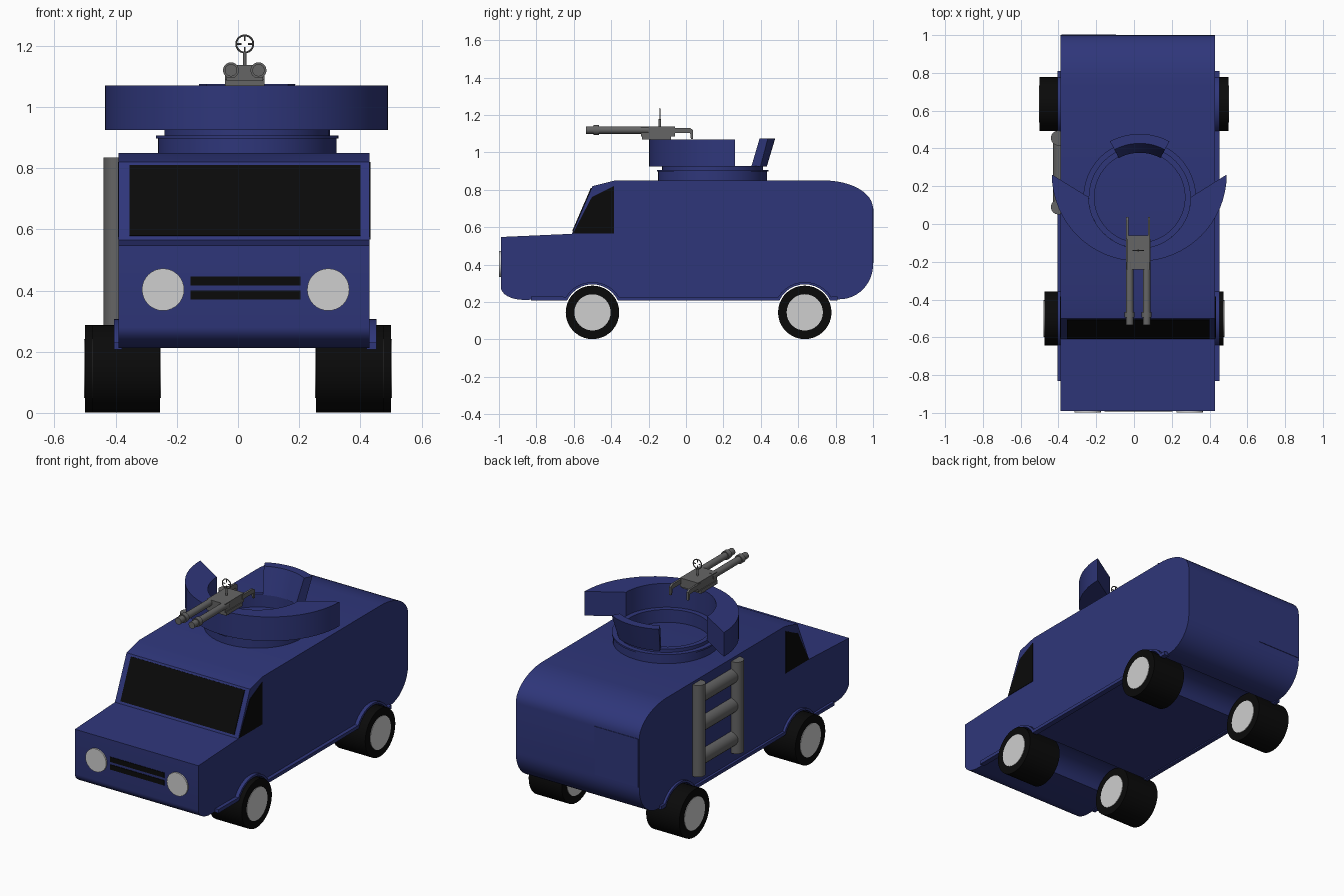
import bpy, bmesh, math
from mathutils import Vector, Matrix

if "Cube" in bpy.data.objects:
    bpy.data.objects.remove(bpy.data.objects["Cube"])

def material(name, rgb):
    m = bpy.data.materials.new(name)
    m.diffuse_color = (*rgb, 1)
    m.use_nodes = True
    m.node_tree.nodes["Principled BSDF"].inputs["Base Color"].default_value = m.diffuse_color
    return m

BLUE = material("navy blue", (0.028, 0.037, 0.195))
BLACK = material("black", (0.003, 0.003, 0.003))
LIGHT = material("light grey", (0.62, 0.62, 0.62))
GREY = material("gun grey", (0.13, 0.13, 0.13))
CX = 0.02  # middle of the body

def finish(name, bm, mat):
    bmesh.ops.recalc_face_normals(bm, faces=bm.faces)
    me = bpy.data.meshes.new(name)
    bm.to_mesh(me)
    bm.free()
    me.materials.append(mat)
    ob = bpy.data.objects.new(name, me)
    bpy.context.collection.objects.link(ob)
    bpy.ops.object.select_all(action='DESELECT')
    ob.select_set(True)
    bpy.context.view_layer.objects.active = ob
    bpy.ops.object.shade_smooth_by_angle(angle=math.radians(25))
    return ob

def prism(name, pts, axis, a, b, mat):
    """Extrude a 2D outline along x (pts = y,z) or z (pts = x,y)."""
    bm = bmesh.new()
    place = (lambda p: (a, *p)) if axis == 'x' else (lambda p: (*p, a))
    f = bm.faces.new([bm.verts.new(place(p)) for p in pts])
    ext = bmesh.ops.extrude_face_region(bm, geom=[f])
    move = Vector((b - a, 0, 0)) if axis == 'x' else Vector((0, 0, b - a))
    bmesh.ops.translate(bm, vec=move, verts=[g for g in ext['geom'] if isinstance(g, bmesh.types.BMVert)])
    return finish(name, bm, mat)

def rod(name, p, q, r, mat, seg=24):
    p, q = Vector(p), Vector(q)
    bm = bmesh.new()
    rot = (q - p).to_track_quat('Z', 'Y').to_matrix().to_4x4()
    bmesh.ops.create_cone(bm, cap_ends=True, segments=seg, radius1=r, radius2=r, depth=(q - p).length,
                          matrix=Matrix.Translation((p + q) / 2) @ rot)
    return finish(name, bm, mat)

def box(name, lo, hi, mat):
    (x0, y0, z0), (x1, y1, z1) = lo, hi
    return prism(name, [(x0, y0), (x1, y0), (x1, y1), (x0, y1)], 'z', z0, z1, mat)

def arc(c, rx, ry, a0, a1, n=12):
    return [(c[0] + rx * math.cos(math.radians(a0 + (a1 - a0) * i / n)),
             c[1] + ry * math.sin(math.radians(a0 + (a1 - a0) * i / n))) for i in range(n + 1)]

def swept(name, section, c, a0, a1, n, mat):
    """Sweep an (r, z) section around the vertical axis through c."""
    bm = bmesh.new()
    full = a1 - a0 >= 360
    rings = []
    for i in range(n if full else n + 1):
        t = math.radians(a0 + (a1 - a0) * i / n)
        rings.append([bm.verts.new((c[0] + r * math.cos(t), c[1] + r * math.sin(t), z)) for r, z in section])
    k = len(section)
    for i in range(n):
        A, B = rings[i], rings[(i + 1) % len(rings)]
        for j in range(k):
            bm.faces.new((A[j], A[(j + 1) % k], B[(j + 1) % k], B[j]))
    if not full:
        bm.faces.new(rings[0])
        bm.faces.new(rings[-1])
    return finish(name, bm, mat)

# Body: side profile with wheel wells running across the underside
WHEELS = (("front", -0.50, 0.475), ("rear", 0.635, 0.50))
body = [(-0.99, 0.548), (-0.61, 0.565), (-0.50, 0.82), (-0.38, 0.85)]
body += arc((0.74, 0.70), 0.26, 0.15, 90, 0)
body += arc((0.82, 0.40), 0.18, 0.185, 0, -90)
body += arc((0.635, 0.145), 0.155, 0.155, 27, 153)
body += arc((-0.50, 0.145), 0.155, 0.155, 27, 153)
body += arc((-0.87, 0.28), 0.12, 0.068, 270, 180, 8)
prism("body", body, 'x', CX - 0.41, CX + 0.41, BLUE)

# Sill trim with arch lips on both sides
trim = [(-0.83, 0.23)]
for _, y, _ in WHEELS:
    trim += arc((y, 0.145), 0.165, 0.162, 149, 31)
trim += [(0.81, 0.23), (0.81, 0.208)]
for _, y, _ in reversed(WHEELS):
    trim += arc((y, 0.145), 0.15, 0.15, 25, 155)
trim += [(-0.83, 0.208)]
prism("left_sill_trim", trim, 'x', -0.405, -0.38, BLUE)
prism("right_sill_trim", trim, 'x', 0.42, 0.452, BLUE)

# Wheels with hubs showing on both faces
for label, y, out in WHEELS:
    for side, s in (("left", -1), ("right", 1)):
        a, b = s * (out - 0.22), s * out
        rod(f"{label}_{side}_tyre", (a, y, 0.145), (b, y, 0.145), 0.143, BLACK, 36)
        rod(f"{label}_{side}_hub", (a - s * 0.003, y, 0.145), (b + s * 0.003, y, 0.145), 0.097, LIGHT, 32)

# Windscreen plate lying on the slope
slope = Vector((0.11, 0.255))
base, nrm = Vector((-0.61, 0.565)), Vector((-0.255, 0.11)).normalized() * 0.005
p, q = base + slope * 0.05, base + slope * 0.955
prism("windscreen", [p - nrm, q - nrm, q + nrm * 0.9, p + nrm * 0.9], 'x', -0.355, 0.40, BLACK)

# Side windows
win = [(-0.605, 0.567), (-0.385, 0.567), (-0.385, 0.82), (-0.503, 0.762)]
prism("left_window", win, 'x', -0.393, -0.386, BLACK)
prism("right_window", win, 'x', 0.426, 0.433, BLACK)

# Headlights and grille
for side, x in (("left", -0.245), ("right", 0.295)):
    rod(side + "_headlight", (x, -0.985, 0.403), (x, -0.999, 0.403), 0.069, LIGHT, 32)
for i, z in enumerate((0.37, 0.416)):
    box(f"grille_slot_{i}", (-0.155, -0.993, z), (0.205, -0.986, z + 0.03), BLACK)

# Rear door panel
box("rear_door", (-0.385, 0.995, 0.41), (-0.095, 1.003, 0.70), BLUE)

# Ladder on the left side
for i, y in enumerate((0.09, 0.455)):
    rod(f"ladder_rail_{i}", (-0.40, y, 0.285), (-0.40, y, 0.835), 0.04, GREY, 16)
for i, z in enumerate((0.37, 0.57, 0.745)):
    rod(f"ladder_rung_{i}", (-0.382, 0.09, z), (-0.382, 0.455, z), 0.047, GREY, 20)

# Turret ring on the roof
TC = (0.03, 0.142)
swept("turret_ring", [(0.24, 0.84), (0.292, 0.84), (0.292, 0.903), (0.27, 0.903), (0.27, 0.927), (0.24, 0.927)],
      TC, 0, 360, 48, BLUE)
swept("turret_lip", [(0.26, 0.897), (0.298, 0.897), (0.298, 0.907), (0.26, 0.907)], TC, 0, 360, 48, BLUE)

# Crescent gun shield and leaning rear shield
shield = arc((0.028, 0.262), 0.463, 0.46, 180, 360, 32) + arc(TC, 0.27, 0.27, 0, -180, 32)
prism("front_shield", shield, 'z', 0.925, 1.07, BLUE)
swept("rear_shield", [(0.235, 0.925), (0.29, 0.925), (0.335, 1.075), (0.285, 1.075)], TC, 62, 118, 14, BLUE)

# Twin gun: mount, receiver, barrels, muzzle rings and handles
GX = 0.022
box("gun_mount", (GX - 0.065, -0.235, 1.068), (GX + 0.065, -0.08, 1.09), GREY)
box("gun_receiver", (GX - 0.06, -0.24, 1.085), (GX + 0.06, -0.06, 1.138), GREY)
for side, s in (("left", -1), ("right", 1)):
    x = GX + s * 0.045
    rod(side + "_barrel", (x, -0.535, 1.12), (x, -0.20, 1.12), 0.02, GREY)
    rod(side + "_muzzle_ring", (x, -0.495, 1.12), (x, -0.465, 1.12), 0.026, GREY)
    hx = GX + s * 0.058
    handle = [(-0.08, 1.132), (0.02, 1.132), (0.038, 1.12), (0.038, 1.072),
              (0.026, 1.072), (0.022, 1.105), (-0.08, 1.105)]
    prism(side + "_handle", handle, 'x', hx - 0.006, hx + 0.006, GREY)

# Ring sight with spokes
rod("sight_post", (GX, -0.14, 1.13), (GX, -0.14, 1.18), 0.006, GREY, 12)
bpy.ops.mesh.primitive_torus_add(location=(GX, -0.14, 1.206), rotation=(math.pi / 2, 0, 0), major_radius=0.028,
                                 minor_radius=0.003, major_segments=28, minor_segments=8)
ring = bpy.context.object
ring.name = "sight_ring"
ring.data.materials.append(GREY)
for i in range(4):
    d = Vector((math.cos(i * math.pi / 2), 0, math.sin(i * math.pi / 2)))
    c = Vector((GX, -0.14, 1.206))
    rod(f"sight_spoke_{i}", c + d * 0.01, c + d * 0.028, 0.003, GREY, 8)
